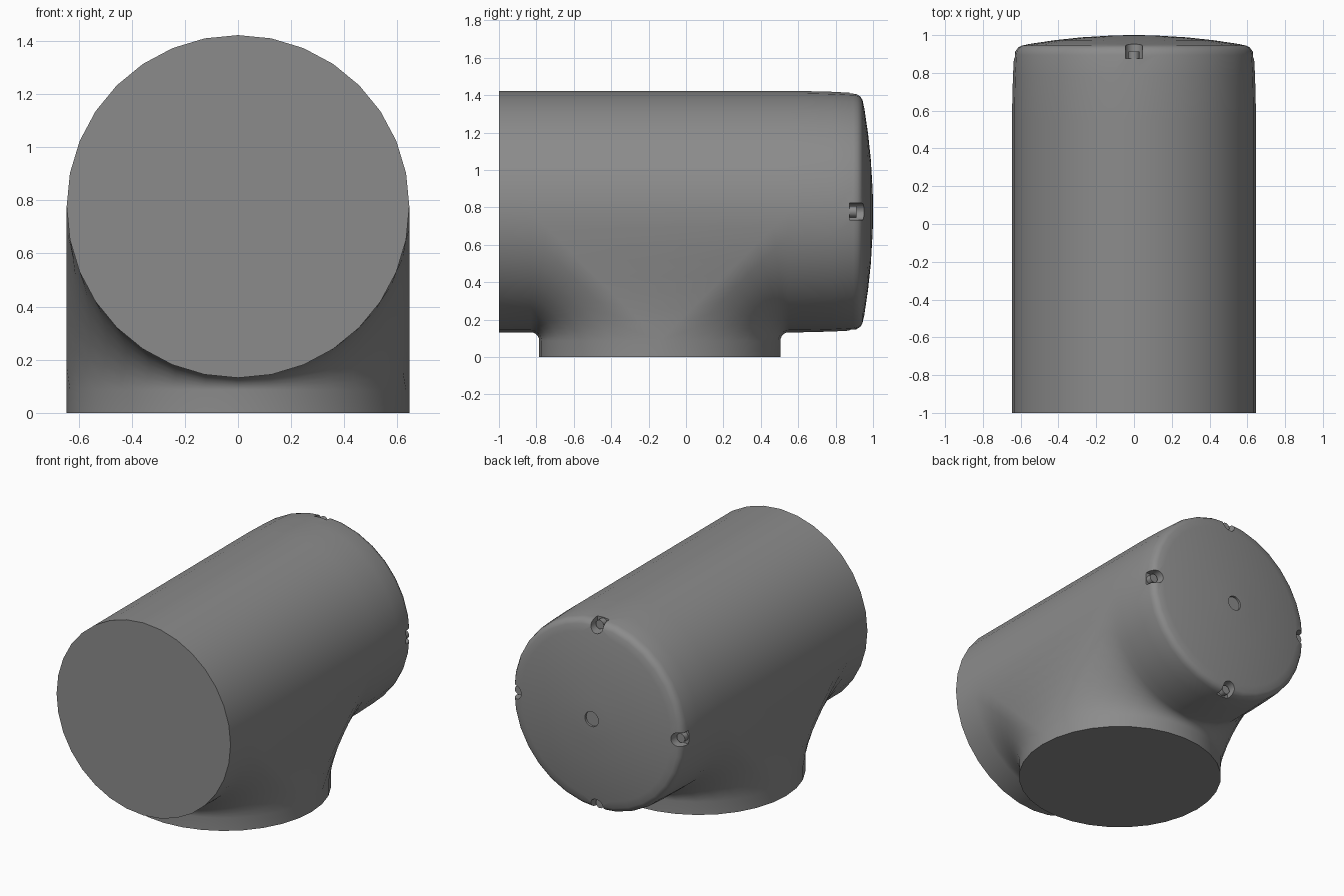
import bpy, bmesh
from math import sin, cos, pi
from mathutils import Vector, Matrix

if "Cube" in bpy.data.objects:
    bpy.data.objects.remove(bpy.data.objects["Cube"])

R, ZC, YC, N, ARC = 0.645, 0.777, -0.14, 16, 8
REACH = 0.69   # distance from the joint centre at which the blend ends

# radius along y of the capped rear end (taper, rounded rim, shallow dome)
BACK = [(0.62, 0.645), (0.78, 0.641), (0.895, 0.635), (0.917, 0.630), (0.934, 0.618),
        (0.944, 0.600), (0.953, 0.555), (0.973, 0.42), (0.988, 0.28), (0.997, 0.13),
        (0.999, 0.08), (1.0, 0.0)]


def finish(bm, name):
    bmesh.ops.recalc_face_normals(bm, faces=bm.faces[:])
    me = bpy.data.meshes.new(name)
    bm.to_mesh(me)
    bm.free()
    ob = bpy.data.objects.new(name, me)
    bpy.context.collection.objects.link(ob)
    return ob


def smooth(ob):
    bpy.ops.object.select_all(action='DESELECT')
    ob.select_set(True)
    bpy.context.view_layer.objects.active = ob
    bpy.ops.object.shade_smooth_by_angle(angle=0.6)


# T-shaped housing: columns of points stitched into one closed skin
bm = bmesh.new()
cache = {}


def vert(p):
    key = tuple(round(c, 4) + 0.0 for c in p)
    if key not in cache:
        cache[key] = bm.verts.new(key)
    return cache[key]


def stitch(columns):
    for a, b in zip(columns, columns[1:]):
        for i in range(len(a) - 1):
            quad = list(dict.fromkeys(vert(p) for p in (a[i], a[i + 1], b[i + 1], b[i])))
            if len(quad) > 2 and bm.faces.get(quad) is None:
                bm.faces.new(quad)


def rear(c, s):
    return [(r * c, y, ZC + r * s) for y, r in BACK]


def front(c, s):
    return [(R * c, -1, ZC + R * s), (0, -1, ZC)]


def blend(side, t):
    # arc tangent to branch and barrel, flattening to a line at the flanks
    c, s = cos(t), abs(sin(t))
    steps = [i / ARC for i in range(ARC + 1)]
    if s < 1e-6:
        return [(R * c, YC + side * REACH * u, ZC - REACH * (1 - u)) for u in steps]
    rho = REACH / s - R
    centre = Vector(((R + rho) * c, YC + side * REACH, ZC - REACH))
    a, b = Vector((-c, -side * s, 0)), Vector((-c, 0, s))
    return [tuple(centre + rho * a.lerp(b, u).normalized()) for u in steps]


def lower_column(side, t):
    # branch foot, blend, then along the barrel to its end
    c, s = cos(t), abs(sin(t))
    foot = [(0, YC, 0), (R * c, YC + side * R * s, 0)]
    return foot + blend(side, t) + (front(c, -s) if side < 0 else rear(c, -s))


def upper_column(t):
    c, s = cos(t), sin(t)
    mid = [(R * c, YC + d * REACH, ZC + R * s) for d in (-1, 1)]
    return front(c, s)[::-1] + mid + rear(c, s)


angles = [pi * i / N for i in range(N + 1)]
for side in (-1, 1):
    stitch([lower_column(side, t) for t in angles])
for t in (0, pi):
    stitch([blend(-1, t), blend(1, t)])
stitch([upper_column(t) for t in angles])
housing = finish(bm, "housing")


# prism along y from an (x, z) outline, turned about the barrel axis
def prism(bm, outline, y0, y1, turn=0):
    m = Matrix.Translation((0, 0, ZC)) @ Matrix.Rotation(turn, 4, 'Y')
    f = bm.faces.new([bm.verts.new(m @ Vector((x, y0, z))) for x, z in outline])
    new = bmesh.ops.extrude_face_region(bm, geom=[f])['geom']
    moved = [v for v in new if isinstance(v, bmesh.types.BMVert)]
    bmesh.ops.translate(bm, verts=moved, vec=(0, y1 - y0, 0))


def circle(r, z, n=20):
    return [(r * cos(2 * pi * i / n), z + r * sin(2 * pi * i / n)) for i in range(n)]


# cutters: four rim notches and the central dimple
slot = [(0.045 * cos(pi + pi * i / 10), 0.6 + 0.045 * sin(pi + pi * i / 10)) for i in range(11)]
slot += [(0.045, 0.75), (-0.045, 0.75)]
bm = bmesh.new()
for k in range(4):
    prism(bm, slot, 0.875, 1.1, k * pi / 2)
prism(bm, circle(0.05, 0), 0.985, 1.1)
cutter = finish(bm, "notch_cutter")
cutter.hide_render = True

mod = housing.modifiers.new("notches", 'BOOLEAN')
mod.operation, mod.solver, mod.object = 'DIFFERENCE', 'EXACT', cutter
bpy.context.view_layer.objects.active = housing
bpy.ops.object.modifier_apply(modifier=mod.name)
bpy.data.objects.remove(cutter)
smooth(housing)

# small screws seated in the notches
bm = bmesh.new()
for k in range(4):
    prism(bm, circle(0.03, 0.6, 16), 0.87, 0.912, k * pi / 2)
screws = finish(bm, "cap_screws")
smooth(screws)

# dark grey finish
grey = bpy.data.materials.new("dark_grey")
grey.diffuse_color = (0.26, 0.26, 0.26, 1)
grey.use_nodes = True
grey.node_tree.nodes["Principled BSDF"].inputs["Base Color"].default_value = grey.diffuse_color
for ob in (housing, screws):
    ob.data.materials.clear()
    ob.data.materials.append(grey)
